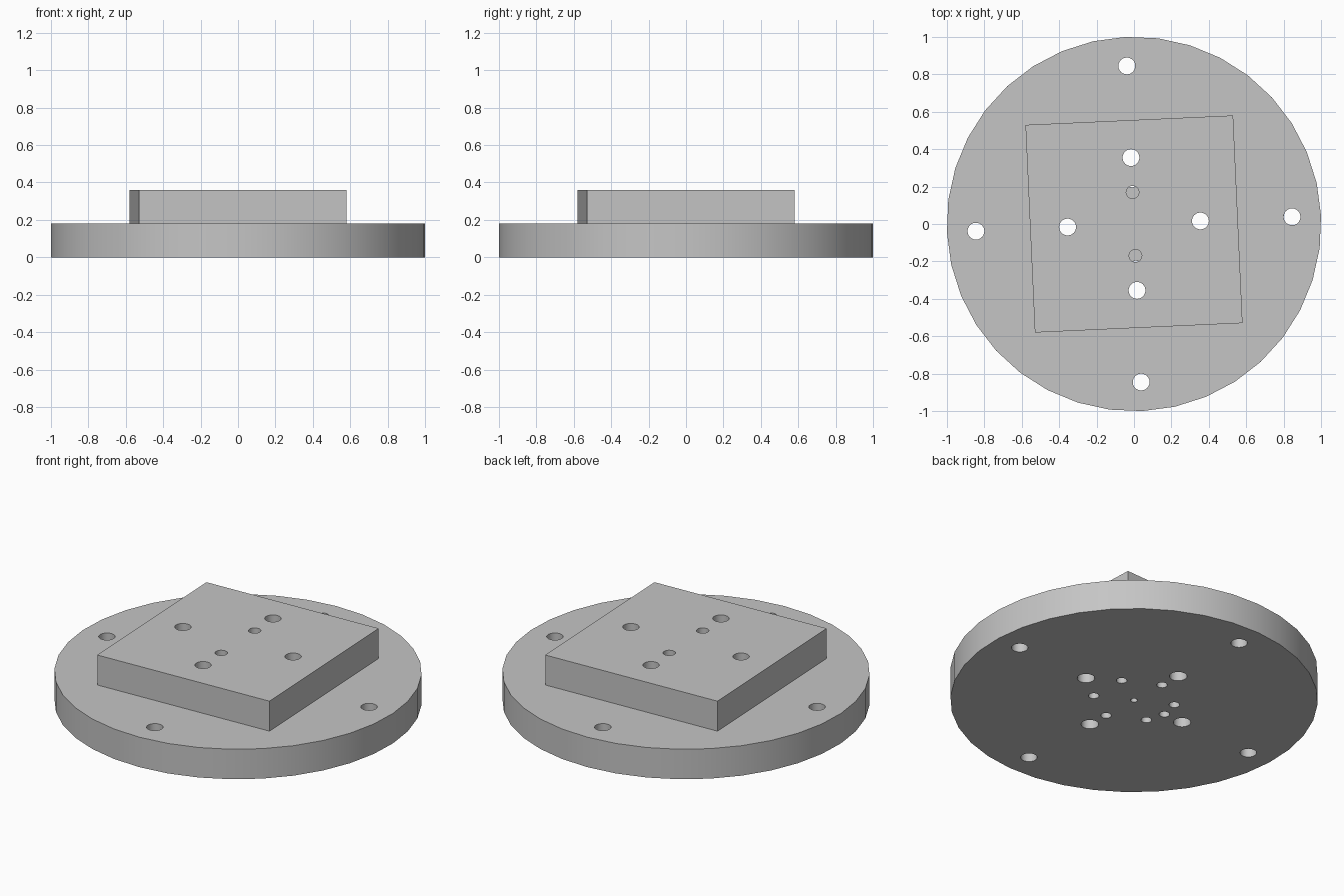
import bpy
import bmesh
from math import radians, cos, sin
from mathutils import Matrix, Vector

if "Cube" in bpy.data.objects:
    bpy.data.objects.remove(bpy.data.objects["Cube"], do_unlink=True)

TURN = 2.6        # slight twist of the whole part, in degrees
THICK = 0.18      # thickness of each plate

grey = bpy.data.materials.new("machined grey")
grey.use_nodes = True
colour = (0.56, 0.56, 0.56, 1)
grey.diffuse_color = colour
grey.node_tree.nodes["Principled BSDF"].inputs["Base Color"].default_value = colour


def add_object(name, bm):
    mesh = bpy.data.meshes.new(name)
    bm.to_mesh(mesh)
    bm.free()
    mesh.materials.append(grey)
    obj = bpy.data.objects.new(name, mesh)
    bpy.context.collection.objects.link(obj)
    return obj


def add_cylinder(bm, radius, depth, centre, sides):
    place = Matrix.Translation(centre) @ Matrix.Rotation(radians(TURN), 4, "Z")
    bmesh.ops.create_cone(bm, cap_ends=True, segments=sides, radius1=radius,
                          radius2=radius, depth=depth, matrix=place)


def ring(distance, start, count):
    """Evenly spaced hole centres, turned with the part."""
    angles = [radians(TURN + start + 360 * i / count) for i in range(count)]
    return [(distance * cos(a), distance * sin(a)) for a in angles]


def drill(obj, z, holes):
    """Cut upright holes given as (centres, radius) through a plate."""
    bm = bmesh.new()
    for centres, radius in holes:
        for x, y in centres:
            add_cylinder(bm, radius, THICK * 1.4, Vector((x, y, z)), 24)
    cutter = add_object(obj.name + "_cutter", bm)
    cutter.hide_render = True
    mod = obj.modifiers.new("holes", "BOOLEAN")
    mod.operation = "DIFFERENCE"
    mod.solver = "EXACT"
    mod.object = cutter
    bpy.ops.object.select_all(action="DESELECT")
    obj.select_set(True)
    bpy.context.view_layer.objects.active = obj
    bpy.ops.object.modifier_apply(modifier=mod.name)
    bpy.data.objects.remove(cutter, do_unlink=True)
    bpy.ops.object.shade_smooth_by_angle(angle=radians(30))


# Round base with mounting holes, bolt circle, locating hole and centre hole
bm = bmesh.new()
add_cylinder(bm, 1, THICK, Vector((0, 0, THICK / 2)), 36)
base = add_object("round_base", bm)
drill(base, THICK / 2, [
    (ring(0.845, 0, 4), 0.045),
    (ring(0.355, 0, 4), 0.048),
    (ring(0.225, 30, 6), 0.029),
    (ring(0.225, 180, 1), 0.029),
    ([(0, 0)], 0.019),
])

# Square block on top with four bolt holes and two pin holes
bm = bmesh.new()
place = (Matrix.Translation((0, 0, THICK * 1.5))
         @ Matrix.Rotation(radians(TURN), 4, "Z")
         @ Matrix.Diagonal((1.11, 1.11, THICK, 1)))
bmesh.ops.create_cube(bm, size=1, matrix=place)
block = add_object("square_block", bm)
drill(block, THICK * 1.5, [
    (ring(0.355, 0, 4), 0.045),
    (ring(0.17, 90, 2), 0.034),
])
